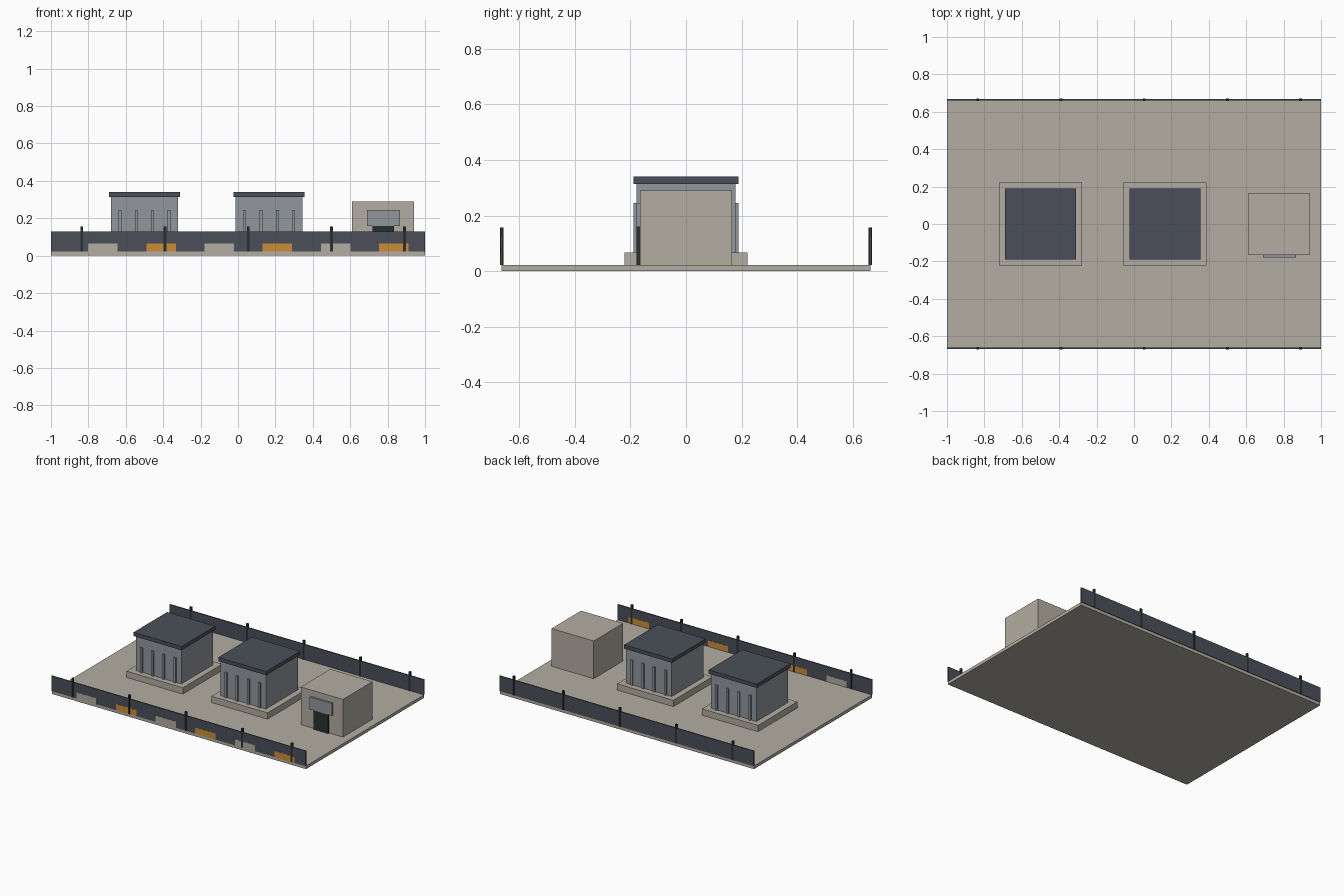
import bpy

cube = bpy.data.objects.get("Cube")
if cube:
    bpy.data.objects.remove(cube, do_unlink=True)


def material(name, colour):
    mat = bpy.data.materials.new(name)
    mat.use_nodes = True
    rgba = (*colour, 1)
    mat.diffuse_color = rgba
    mat.node_tree.nodes["Principled BSDF"].inputs["Base Color"].default_value = rgba
    return mat


STONE = material("warm stone", (0.45, 0.42, 0.36))
SLATE = material("dark slate", (0.07, 0.078, 0.1))
GREY = material("cool grey", (0.29, 0.31, 0.34))
ORANGE = material("orange", (0.6, 0.27, 0.04))
BLACK = material("near black", (0.022, 0.03, 0.03))


def box(name, x, y, z, mat):
    """Box spanning the (low, high) pairs x, y and z."""
    bpy.ops.mesh.primitive_cube_add(size=1, location=[sum(p) / 2 for p in (x, y, z)])
    obj = bpy.context.object
    obj.name = name
    obj.scale = [p[1] - p[0] for p in (x, y, z)]
    bpy.ops.object.transform_apply(location=False, rotation=False, scale=True)
    obj.data.materials.append(mat)
    return obj


def around(centre, half):
    return (centre - half, centre + half)


GROUND = 0.022
PLINTH_TOP = 0.067
EDGE = 0.664

# Ground slab
box("ground_slab", (-1, 1), around(0, EDGE), (0, GROUND), STONE)

# Long boundary walls with posts
for side, y in (("front", -EDGE), ("back", EDGE)):
    box(side + "_wall", (-1, 1), around(y, 0.004), (GROUND, 0.13), SLATE)
    for x in (-0.835, -0.39, 0.055, 0.5, 0.89):
        box(side + "_wall_post", around(x, 0.007), around(y, 0.0065), (GROUND, 0.157), BLACK)

# Alternating panels set through the front wall
for i in range(6):
    x = -0.722 + i * 0.311
    box("wall_panel", around(x, 0.079), around(-EDGE, 0.005), (GROUND, 0.066),
        ORANGE if i % 2 else STONE)

# Two pavilions with pilasters on front and back
for cx in (-0.5, 0.166):
    box("pavilion_plinth", around(cx, 0.221), around(0, 0.221), (GROUND, PLINTH_TOP), STONE)
    box("pavilion_body", around(cx, 0.179), around(0, 0.179), (PLINTH_TOP, 0.313), GREY)
    box("pavilion_roof", around(cx, 0.189), around(0, 0.189), (0.313, 0.34), SLATE)
    for side in (-1, 1):
        for step in (-1.5, -0.5, 0.5, 1.5):
            box("pavilion_pilaster", around(cx + step * 0.088, 0.008),
                around(side * 0.182, 0.007), (PLINTH_TOP, 0.245), GREY)

# Gatehouse with door and canopy
box("gatehouse", (0.61, 0.942), around(0, 0.166), (GROUND, 0.29), STONE)
box("gatehouse_door", around(0.777, 0.057), (-0.178, -0.16), (GROUND, 0.158), BLACK)
box("gatehouse_canopy", around(0.777, 0.088), (-0.18, -0.16), (0.158, 0.245), GREY)
